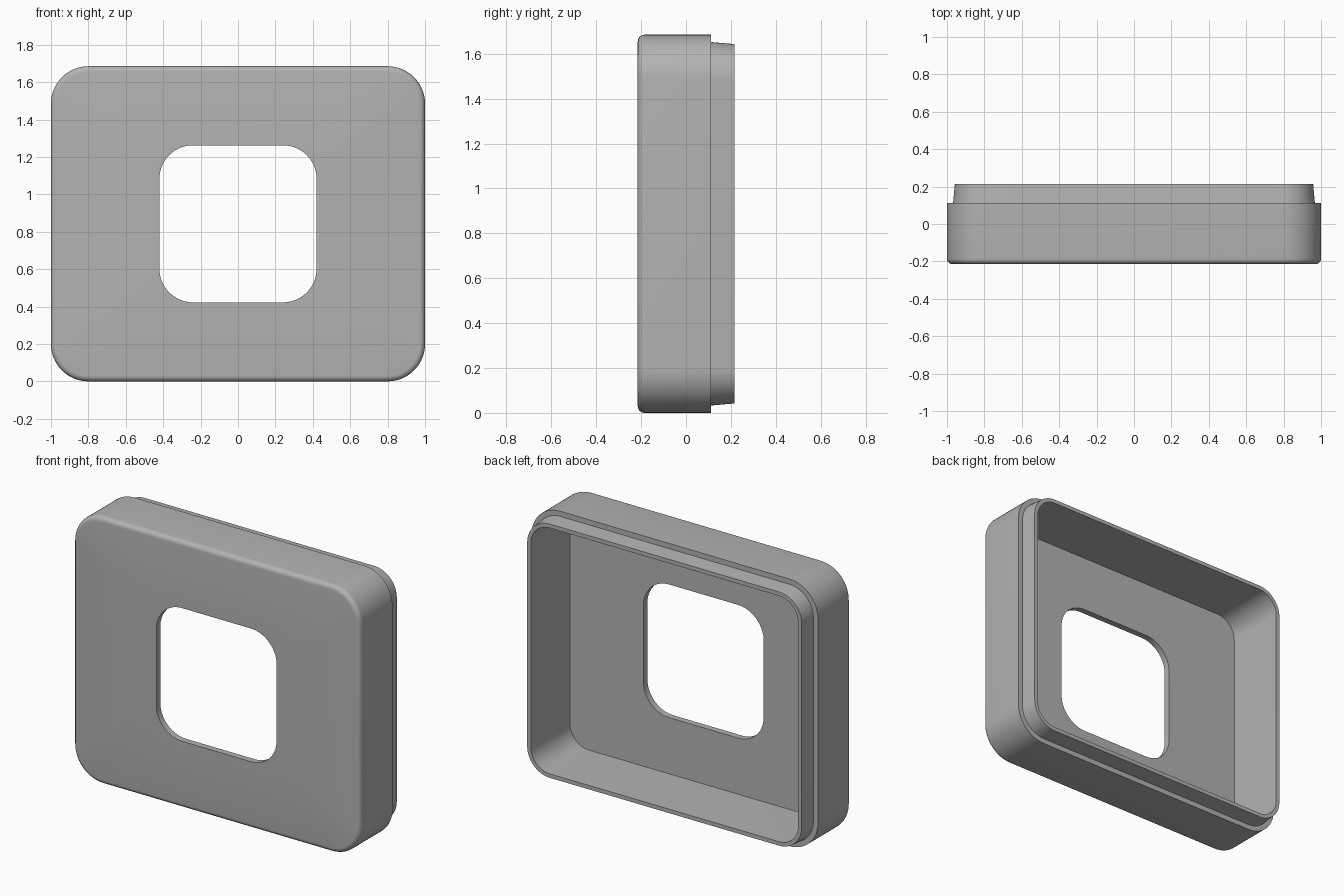
import bpy, bmesh
from math import sin, cos, pi, radians

cube = bpy.data.objects.get("Cube")
if cube:
    bpy.data.objects.remove(cube, do_unlink=True)

HALF_W, HALF_H = 1.0, 0.8425
FRONT, SHOULDER, BACK = -0.215, 0.112, 0.215
CORNER, FILLET, ARC = 0.2, 0.03, 14

grey = bpy.data.materials.new("plain_grey")
grey.use_nodes = True
colour = (0.45, 0.45, 0.45, 1)
grey.diffuse_color = colour
bsdf = next(n for n in grey.node_tree.nodes if n.type == 'BSDF_PRINCIPLED')
bsdf.inputs["Base Color"].default_value = colour
bsdf.inputs["Roughness"].default_value = 0.6


def rounded_ring(bm, hw, hh, radius, y):
    """Ring of vertices on a rounded rectangle in the xz plane."""
    ring = []
    for q, (sx, sz) in enumerate([(1, 1), (-1, 1), (-1, -1), (1, -1)]):
        for i in range(ARC + 1):
            a = pi / 2 * (q + i / ARC)
            ring.append(bm.verts.new((sx * (hw - radius) + radius * cos(a), y,
                                      HALF_H + sz * (hh - radius) + radius * sin(a))))
    return ring


def inset_ring(bm, inset, y):
    return rounded_ring(bm, HALF_W - inset, HALF_H - inset, CORNER - inset, y)


bm = bmesh.new()

# Window edge at the front, then the rounded front rim
rings = [rounded_ring(bm, 0.42, 0.42, 0.18, FRONT)]
for i in range(7):
    a = pi / 2 * i / 6
    rings.append(inset_ring(bm, FILLET * (1 - sin(a)), FRONT + FILLET * (1 - cos(a))))

# Side wall, shoulder, tapered lip, inner wall and floor
for inset, y in [(0, SHOULDER), (0.033, SHOULDER), (0.042, BACK),
                 (0.067, BACK), (0.068, 0.083), (0.068, -0.175)]:
    rings.append(inset_ring(bm, inset, y))

# Window edge at the back
rings.append(rounded_ring(bm, 0.42, 0.42, 0.18, -0.175))

# Skin consecutive rings into one closed shell
n = len(rings[0])
for k, a in enumerate(rings):
    b = rings[(k + 1) % len(rings)]
    for i in range(n):
        j = (i + 1) % n
        bm.faces.new((a[i], a[j], b[j], b[i]))
bmesh.ops.recalc_face_normals(bm, faces=bm.faces)

mesh = bpy.data.meshes.new("cover_shell")
bm.to_mesh(mesh)
bm.free()
mesh.materials.append(grey)
shell = bpy.data.objects.new("cover_shell", mesh)
bpy.context.collection.objects.link(shell)

bpy.ops.object.select_all(action='DESELECT')
shell.select_set(True)
bpy.context.view_layer.objects.active = shell
bpy.ops.object.shade_smooth_by_angle(angle=radians(30))
